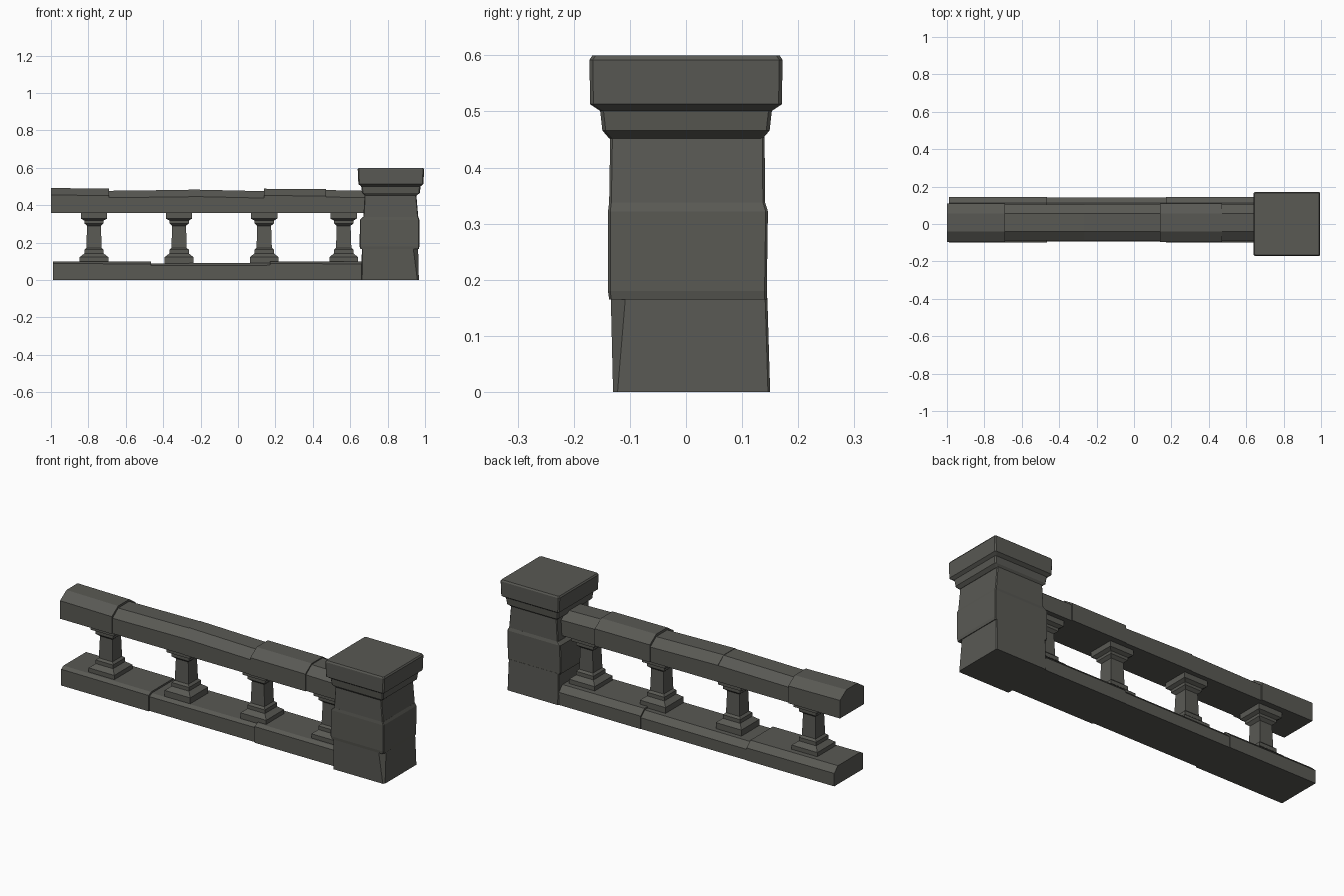
import bpy, bmesh

if "Cube" in bpy.data.objects:
    bpy.data.objects.remove(bpy.data.objects["Cube"])

stone = bpy.data.materials.new("dark grey stone")
stone.diffuse_color = (0.1, 0.1, 0.088, 1)
stone.use_nodes = True
stone.node_tree.nodes["Principled BSDF"].inputs["Base Color"].default_value = stone.diffuse_color


def loft(name, rings):
    """Skin a list of equal-length point rings and cap both ends."""
    bm = bmesh.new()
    loops = [[bm.verts.new(p) for p in r] for r in rings]
    n = len(rings[0])
    for a, b in zip(loops, loops[1:]):
        for i in range(n):
            j = (i + 1) % n
            bm.faces.new((a[i], a[j], b[j], b[i]))
    bm.faces.new(loops[0])
    bm.faces.new(loops[-1])
    bmesh.ops.recalc_face_normals(bm, faces=bm.faces)
    me = bpy.data.meshes.new(name)
    bm.to_mesh(me)
    bm.free()
    me.materials.append(stone)
    ob = bpy.data.objects.new(name, me)
    bpy.context.collection.objects.link(ob)
    return ob


def rect(x0, x1, y0, y1, z, c=0.004, chip=None):
    """Horizontal rectangle with cut corners; chip enlarges the front right one."""
    k = chip or c
    return [(x0 + c, y0, z), (x1 - k, y0, z), (x1, y0 + k, z), (x1, y1 - c, z),
            (x1 - c, y1, z), (x0 + c, y1, z), (x0, y1 - c, z), (x0, y0 + c, z)]


# plinth course: three stones with chamfered top edges
def plinth_ring(x, y0, y1, h):
    return [(x, y0, 0), (x, y1, 0), (x, y1, h - 0.03), (x, y1 - 0.032, h),
            (x, y0 + 0.02, h), (x, y0, h - 0.012)]


for i, (x0, x1, y0, y1, h0, h1) in enumerate([
        (-0.99, -0.465, -0.10, 0.145, 0.10, 0.098),
        (-0.465, 0.17, -0.093, 0.143, 0.089, 0.091),
        (0.17, 0.72, -0.10, 0.145, 0.10, 0.098)]):
    loft(f"plinth_stone_{i + 1}", [plinth_ring(x0, y0, y1, h0), plinth_ring(x1, y0, y1, h1)])


# handrail: five stones with a chamfered upper half
def rail_ring(x, s, top):
    return [(x, -0.095 + s, 0.357), (x, 0.11 - s, 0.357), (x, 0.11 - s, top - 0.037),
            (x, 0.055, top), (x, -0.04, top), (x, -0.095 + s, top - 0.037)]


for i, (x0, x1, s, t0, t1) in enumerate([
        (-1.0, -0.69, 0.0, 0.492, 0.488), (-0.69, -0.265, 0.007, 0.477, 0.482),
        (-0.265, 0.14, 0.004, 0.484, 0.475), (0.14, 0.47, 0.0, 0.488, 0.487),
        (0.47, 0.72, 0.006, 0.481, 0.476)]):
    loft(f"handrail_stone_{i + 1}", [rail_ring(x0, s, t0), rail_ring(x1, s, t1)])

# square balusters: (half width, height) profile
profile = [(0.077, 0.085), (0.077, 0.122), (0.052, 0.142), (0.052, 0.162), (0.041, 0.172),
           (0.037, 0.29), (0.052, 0.303), (0.052, 0.318), (0.07, 0.328), (0.07, 0.36)]
for i, x in enumerate((-0.77, -0.315, 0.14, 0.565)):
    loft(f"baluster_{i + 1}", [[(x - r, 0.008 - r, z), (x + r, 0.008 - r, z),
                                (x + r, 0.008 + r, z), (x - r, 0.008 + r, z)] for r, z in profile])

# pillar: three worn blocks, the lowest with a chipped corner
loft("pillar_lower_block", [rect(0.66, 0.967, -0.13, 0.15, 0, chip=0.008),
                            rect(0.662, 0.963, -0.134, 0.145, 0.168, chip=0.026)])
loft("pillar_middle_block", [rect(0.655, 0.967, -0.137, 0.144, 0.165),
                             rect(0.65, 0.97, -0.139, 0.144, 0.18),
                             rect(0.652, 0.97, -0.139, 0.146, 0.322),
                             rect(0.668, 0.964, -0.137, 0.141, 0.338)])
loft("pillar_upper_block", [rect(0.67, 0.964, -0.137, 0.141, 0.335),
                            rect(0.677, 0.953, -0.135, 0.14, 0.46)])

# pillar capital: flared collar and thick slab
cx = 0.8175
levels = [(0.138, 0.137, 0.452), (0.155, 0.149, 0.466), (0.159, 0.153, 0.501),
          (0.174, 0.171, 0.513), (0.1775, 0.172, 0.592), (0.172, 0.167, 0.6)]
loft("pillar_capital", [rect(cx - a, cx + a, -b, b, z, c=0.006) for a, b, z in levels])
